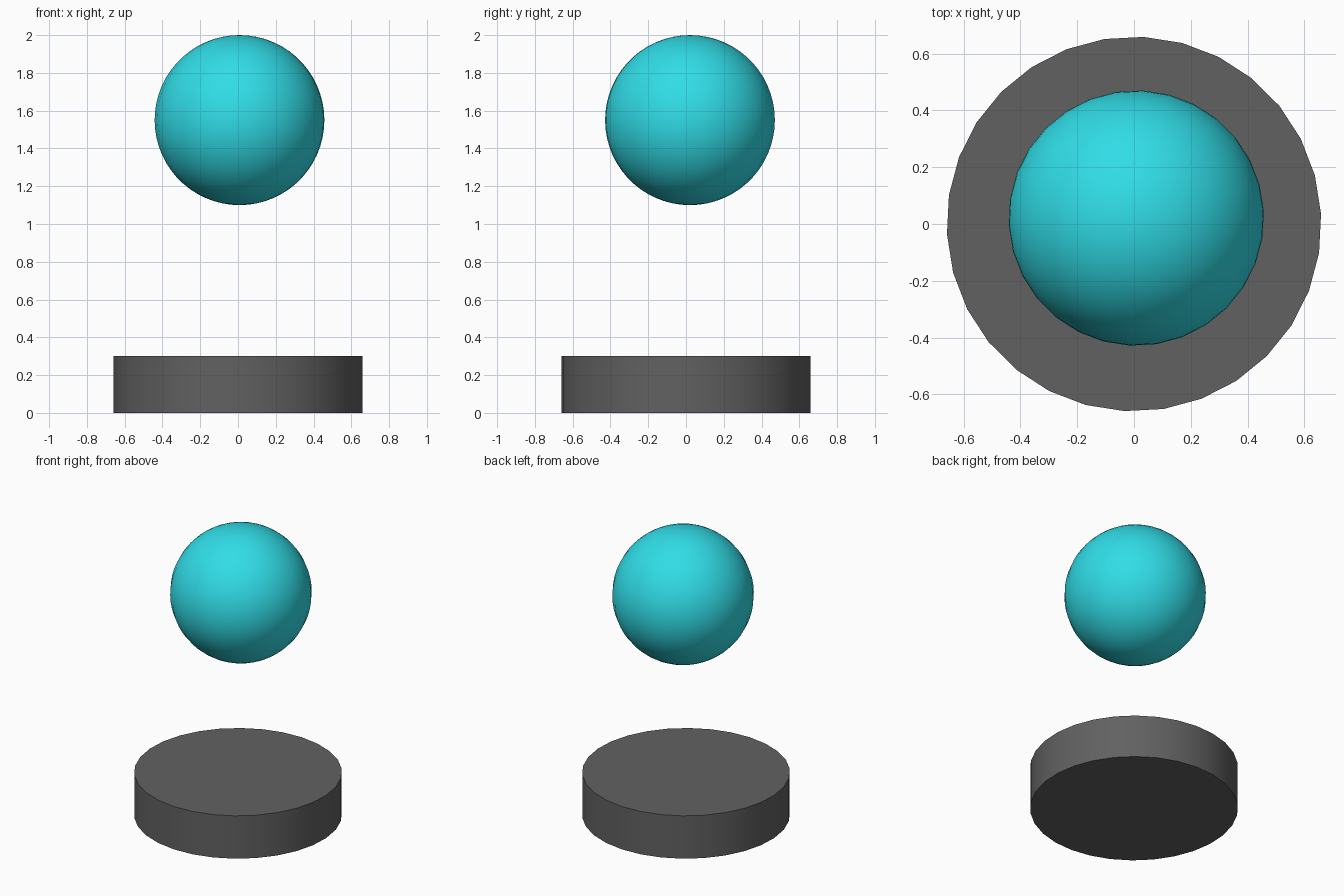
import bpy
import math

if "Cube" in bpy.data.objects:
    bpy.data.objects.remove(bpy.data.objects["Cube"])

SIDES = 30
TURN = math.radians(-2.9)  # slight turn of both parts about z


def finish(name, colour=None):
    ob = bpy.context.object
    ob.name = name
    bpy.ops.object.shade_smooth_by_angle(angle=math.radians(35))
    if colour:
        mat = bpy.data.materials.new(name + "_colour")
        mat.diffuse_color = colour
        mat.use_nodes = True
        mat.node_tree.nodes["Principled BSDF"].inputs["Base Color"].default_value = mat.diffuse_color
        ob.data.materials.append(mat)
    return ob


# Round grey base
bpy.ops.mesh.primitive_cylinder_add(
    vertices=SIDES, radius=0.66, depth=0.30,
    location=(0, 0, 0.15), rotation=(0, 0, TURN))
finish("base", (0.12, 0.12, 0.12, 1))

# Floating ball, a touch off centre
bpy.ops.mesh.primitive_uv_sphere_add(
    segments=SIDES, ring_count=30, radius=0.45,
    location=(0.008, 0.021, 1.55), rotation=(0, 0, TURN))
finish("floating_ball", (0.03, 0.72, 0.80, 1))
